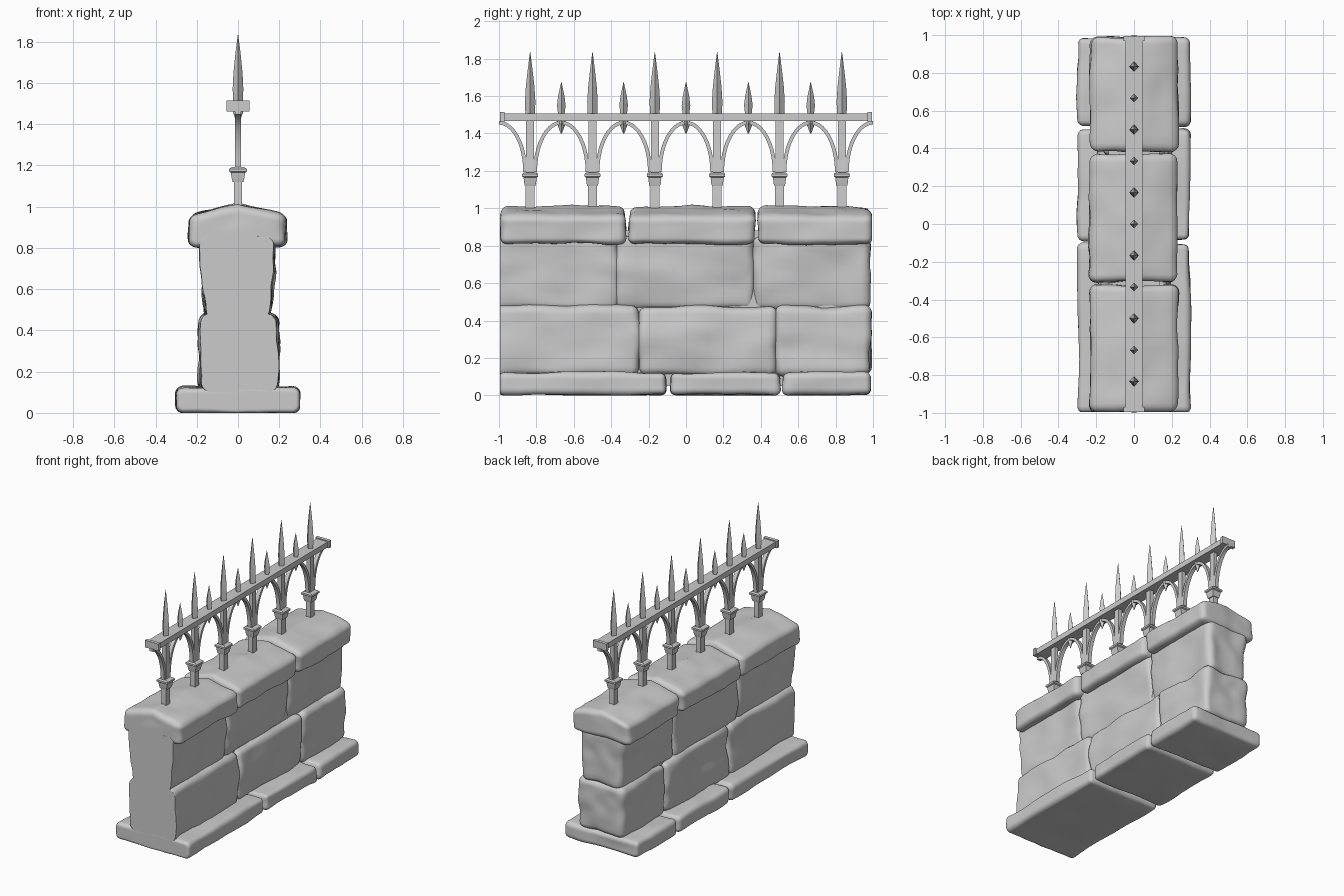
import bpy, bmesh, math
from mathutils import Vector, noise

if "Cube" in bpy.data.objects:
    bpy.data.objects.remove(bpy.data.objects["Cube"])


def finish(name, bm, angle=35):
    bmesh.ops.recalc_face_normals(bm, faces=bm.faces)
    me = bpy.data.meshes.new(name)
    bm.to_mesh(me)
    bm.free()
    ob = bpy.data.objects.new(name, me)
    bpy.context.collection.objects.link(ob)
    bpy.ops.object.select_all(action='DESELECT')
    ob.select_set(True)
    bpy.context.view_layer.objects.active = ob
    bpy.ops.object.shade_smooth_by_angle(angle=math.radians(angle))
    return ob


def stone(name, x, y, z, r, rough=0.012, pitch=0.0, taper=0.0, cuts=15):
    """Rounded, slightly uneven block spanning the given x, y, z ranges."""
    bm = bmesh.new()
    bmesh.ops.create_cube(bm, size=2)
    bmesh.ops.subdivide_edges(bm, edges=bm.edges[:], cuts=cuts, use_grid_fill=True)
    lo, hi = Vector((x[0], y[0], z[0])), Vector((x[1], y[1], z[1]))
    mid, half = (lo + hi) / 2, (hi - lo) / 2
    step = 2 / (cuts + 1)

    def remap(t, h):
        # outer three grid steps fall inside the rounded edge
        inner, a = 1 - 3 * step, abs(t)
        v = a / inner * (h - r) if a <= inner else h - r + (a - inner) / (1 - inner) * r
        return math.copysign(v, t)

    for v in bm.verts:
        p = Vector([remap(v.co[i], half[i]) for i in range(3)])
        c = Vector([max(-(half[i] - r), min(half[i] - r, p[i])) for i in range(3)])
        p = c + (p - c).normalized() * r
        n = (p - c).normalized()
        up = (p.z + half.z) / (2 * half.z)
        p.z -= pitch * up * abs(p.x) / half.x
        p.x *= 1 - taper * (1 - up)
        w = p + mid
        w += n * rough * (noise.noise(w * 4.5) - 0.2 + 0.4 * noise.noise(w * 11))
        w.y = max(-0.995, min(0.995, w.y))
        w.z = max(0, w.z)
        v.co = w
    return finish(name, bm, 50)


def loft(name, y, rings, diamond=False):
    """Four-sided upright bar from (z, half width x, half width y) rings."""
    bm = bmesh.new()
    if diamond:
        sq = [(1, 0), (0, 1), (-1, 0), (0, -1)]
    else:
        sq = [(1, 1), (-1, 1), (-1, -1), (1, -1)]
    loops = [[bm.verts.new((a * rx, y + b * ry, z)) for a, b in sq] for z, rx, ry in rings]
    for l0, l1 in zip(loops, loops[1:]):
        for i in range(4):
            bm.faces.new((l0[i], l0[i - 3], l1[i - 3], l1[i]))
    bm.faces.new(loops[0])
    bm.faces.new(loops[-1])
    return finish(name, bm, 20)


def repeat(ob, count):
    m = ob.modifiers.new("repeat", 'ARRAY')
    m.count = count
    m.use_relative_offset = False
    m.use_constant_offset = True
    m.constant_offset_displace = (0, 1 / 3, 0)


def box(name, x, y0, y1, z0, z1):
    bm = bmesh.new()
    bmesh.ops.create_cube(bm, size=1)
    for v in bm.verts:
        v.co = (v.co.x * 2 * x, (y0 + y1) / 2 + v.co.y * (y1 - y0), (z0 + z1) / 2 + v.co.z * (z1 - z0))
    return finish(name, bm)


# plinth stones
for i, y in enumerate([(-1, -0.1), (-0.09, 0.505), (0.515, 0.99)]):
    stone(f"plinth_stone_{i}", (-0.3, 0.3), y, (0, 0.125), 0.035, 0.012)

# wall: core, lower course and upper course; front end is cut flat
box("wall_core", 0.135, -0.99, 0.95, 0.05, 0.88)
for i, y in enumerate([(-1.03, -0.24), (-0.26, 0.49), (0.47, 0.995)]):
    stone(f"lower_block_{i}", (-0.187, 0.195), y, (0.1, 0.485), 0.05, 0.022)
for i, y in enumerate([(-1.03, -0.36), (-0.38, 0.37), (0.35, 0.985)]):
    stone(f"upper_block_{i}", (-0.182, 0.182), y, (0.45, 0.86), 0.05, 0.022, taper=0.14)

# pitched coping stones
for i, (x, y) in enumerate([((-0.235, 0.235), (-0.995, -0.318)), ((-0.24, 0.23), (-0.31, 0.372)),
                            ((-0.235, 0.235), (0.382, 0.995))]):
    stone(f"coping_stone_{i}", x, y, (0.805, 1.015), 0.045, 0.014, pitch=0.055, cuts=17)

# top rail with end caps
box("rail", 0.045, -0.98, 0.98, 1.467, 1.507)
for s in (-1, 1):
    ya, yb = sorted((s * 0.97, s * 0.995))
    box("rail_end_cap", 0.055, ya, yb, 1.462, 1.514)

# posts, collars and tall spikes
y0 = -5 / 6
repeat(loft("post", y0, [(0.95, 0.019, 0.024), (1.15, 0.019, 0.024), (1.18, 0.015, 0.021),
                         (1.48, 0.015, 0.021)]), 6)
repeat(loft("post_collar", y0, [(1.12, 0.026, 0.028), (1.135, 0.03, 0.032), (1.165, 0.035, 0.035),
                                (1.17, 0.043, 0.043), (1.183, 0.043, 0.043), (1.192, 0.03, 0.033)]), 6)
repeat(loft("tall_spike", y0, [(1.49, 0.022, 0.025), (1.57, 0.026, 0.028), (1.65, 0.022, 0.023),
                               (1.74, 0.013, 0.013), (1.835, 0.001, 0.001)], True), 6)

# short spikes with pendants below the rail
repeat(loft("short_spike", -2 / 3, [(1.40, 0.003, 0.003), (1.455, 0.024, 0.024), (1.50, 0.017, 0.017),
                                    (1.55, 0.023, 0.023), (1.60, 0.017, 0.017), (1.675, 0.001, 0.001)], True), 5)

# arch braces on both sides of each post
for s in (-1, 1):
    bm = bmesh.new()
    prev, n = None, 10
    for k in range(n + 1):
        a = math.pi / 2 * k / n
        ring = []
        for ry, rz in ((0.15, 0.275), (0.13, 0.255)):
            yy = y0 + s * (1 / 6 - ry * math.cos(a))
            zz = 1.19 + rz * math.sin(a) + 0.003
            ring.append((yy, zz))
        (ya, za), (yb, zb) = ring
        cur = [bm.verts.new(c) for c in ((-0.014, ya, za), (0.014, ya, za), (0.014, yb, zb), (-0.014, yb, zb))]
        if prev:
            for i in range(4):
                bm.faces.new((prev[i], prev[i - 3], cur[i - 3], cur[i]))
        else:
            bm.faces.new(cur)
        prev = cur
    bm.faces.new(prev)
    repeat(finish("arch_brace", bm), 6)
